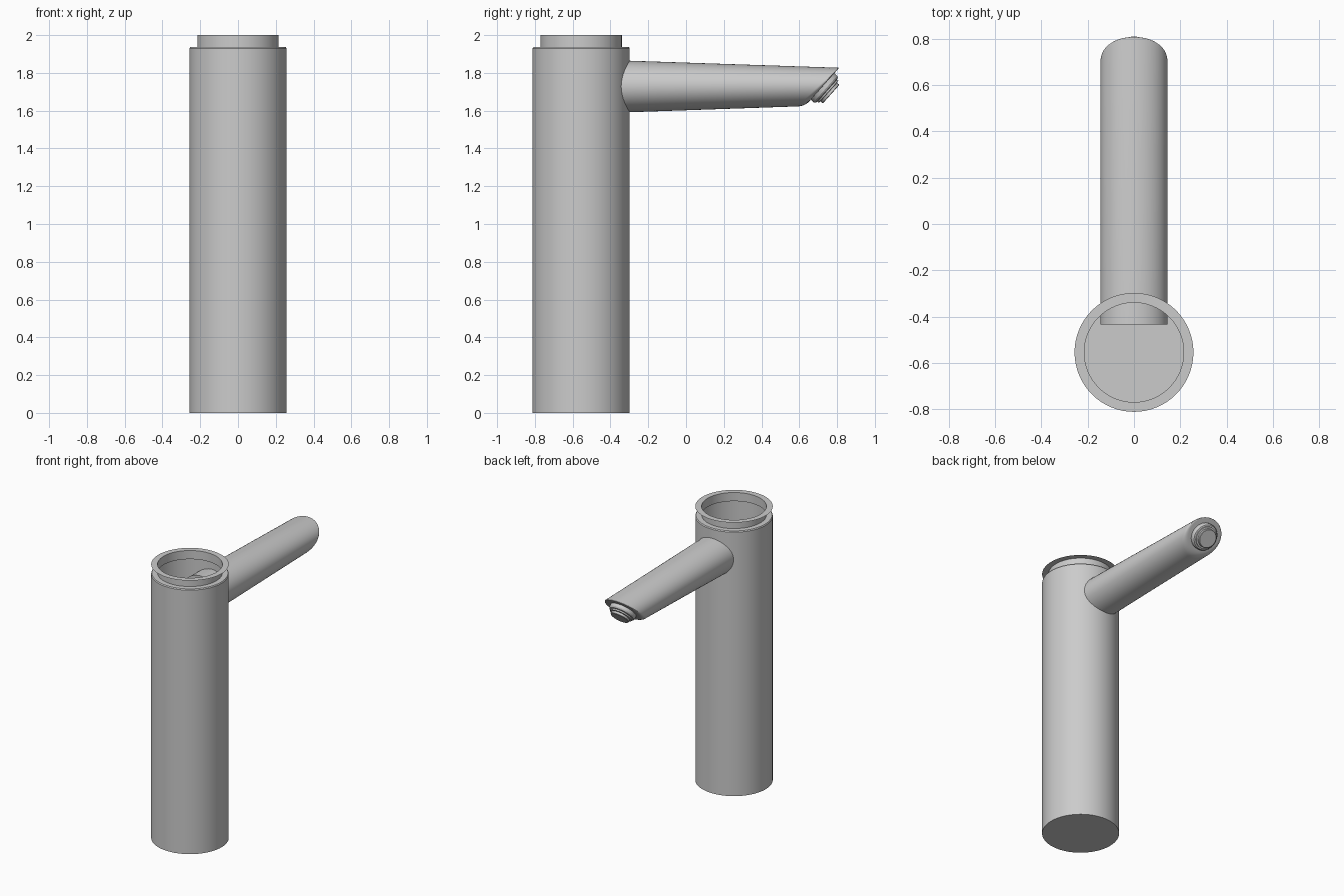
import bpy, bmesh
from math import sin, cos, pi, radians
from mathutils import Vector, Matrix

if "Cube" in bpy.data.objects:
    bpy.data.objects.remove(bpy.data.objects["Cube"])

SEG = 64


def finish(bm, name, matrix=None):
    if matrix:
        bm.transform(matrix)
    bmesh.ops.recalc_face_normals(bm, faces=bm.faces)
    me = bpy.data.meshes.new(name)
    bm.to_mesh(me)
    bm.free()
    ob = bpy.data.objects.new(name, me)
    bpy.context.collection.objects.link(ob)
    bpy.ops.object.select_all(action='DESELECT')
    ob.select_set(True)
    bpy.context.view_layer.objects.active = ob
    bpy.ops.object.shade_smooth_by_angle(angle=radians(30))
    return ob


def loft(bm, rings, cap_start=False, cap_end=False):
    loops = [[bm.verts.new(p) for p in ring] for ring in rings]
    for a, b in zip(loops, loops[1:]):
        for i in range(SEG):
            j = (i + 1) % SEG
            bm.faces.new((a[i], a[j], b[j], b[i]))
    if cap_start:
        bm.faces.new(loops[0])
    if cap_end:
        bm.faces.new(loops[-1])


def circle(r, z):
    return [(r * cos(2 * pi * i / SEG), r * sin(2 * pi * i / SEG), z) for i in range(SEG)]


def lathe(name, profile, matrix, cap_start=False, cap_end=False):
    bm = bmesh.new()
    loft(bm, [circle(r, z) for r, z in profile], cap_start, cap_end)
    return finish(bm, name, matrix)


# Tall hollow body with a stepped neck, and the thin rim on top
base = Matrix.Translation((0, -0.555, 0))
lathe("body", [(0.257, 0), (0.257, 1.93), (0.252, 1.937), (0.215, 1.937)], base, cap_start=True)
lathe("neck_and_rim", [(0.215, 1.937), (0.215, 2.0), (0.257, 2.0)], base)

# Tapered oval spout, cut at a slant with a rounded lip that is softer below
SLOPE, ZC = 1.12, 1.728
cut_mid = Vector((0, 0.723, ZC))
up = Vector((0, 1, SLOPE)).normalized()
angles = [2 * pi * i / SEG for i in range(SEG)]
start = [Vector((0.145 * cos(t), -0.435, ZC + 0.141 * sin(t))) for t in angles]
lip = [[] for _ in range(6)]
for t in angles:
    h = (0.1025 - 0.003 * sin(t)) * sin(t)
    corner = Vector((0.145 * cos(t), cut_mid.y + h / SLOPE, ZC + h))
    d = 0.008 + 0.016 * (1 - sin(t))
    a = corner - Vector((0, d, 0))
    c = corner + (cut_mid - corner).normalized() * d
    for k in range(6):
        u = k / 5
        lip[k].append(a * (1 - u) ** 2 + corner * 2 * u * (1 - u) + c * u * u)
bm = bmesh.new()
loft(bm, [start] + lip, cap_start=True, cap_end=True)
finish(bm, "spout")

# Stepped outlet nozzle, square to the slanted face
out = Vector((0, SLOPE, -1)).normalized()
frame = Matrix.Translation(cut_mid) @ out.to_track_quat('Z', 'Y').to_matrix().to_4x4()
lathe("outlet_nozzle",
      [(0.094, -0.005), (0.094, 0.02), (0.088, 0.03), (0.078, 0.033),
       (0.078, 0.042), (0.066, 0.044), (0.066, 0.058), (0.062, 0.061)],
      frame, cap_end=True)
